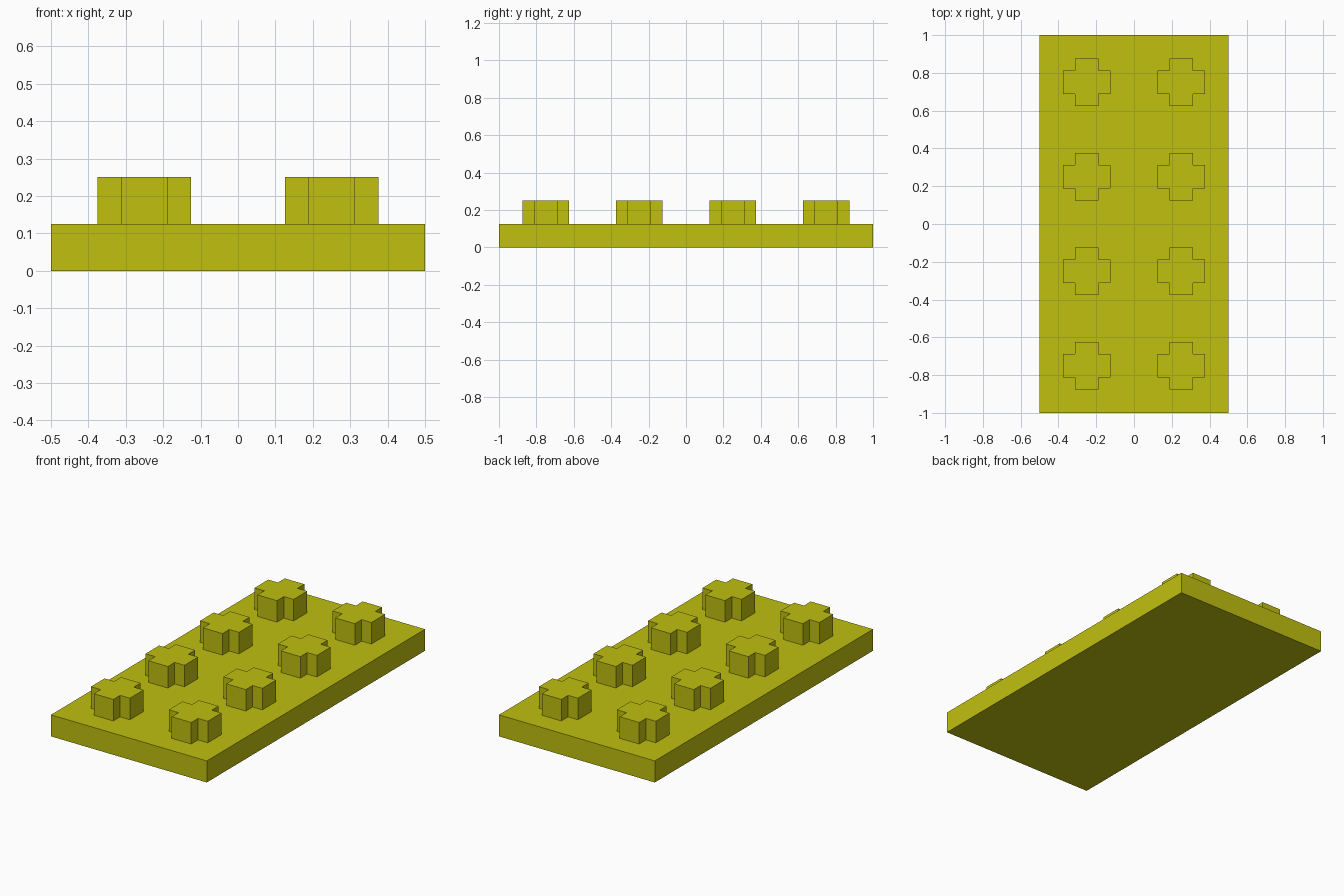
import bpy
import bmesh

cube = bpy.data.objects.get("Cube")
if cube:
    bpy.data.objects.remove(cube, do_unlink=True)

YELLOW = (0.53, 0.53, 0.005, 1.0)
mat = bpy.data.materials.new("olive yellow")
mat.use_nodes = True
mat.diffuse_color = YELLOW
mat.node_tree.nodes["Principled BSDF"].inputs["Base Color"].default_value = YELLOW


def prism(name, outline, z0, z1, location=(0, 0, 0)):
    """Extrude a flat outline from z0 up to z1."""
    bm = bmesh.new()
    base = bm.faces.new([bm.verts.new((x, y, z0)) for x, y in outline])
    top = bmesh.ops.extrude_face_region(bm, geom=[base], use_keep_orig=True)
    moved = [v for v in top["geom"] if isinstance(v, bmesh.types.BMVert)]
    bmesh.ops.translate(bm, verts=moved, vec=(0, 0, z1 - z0))
    bmesh.ops.recalc_face_normals(bm, faces=bm.faces)
    mesh = bpy.data.meshes.new(name)
    bm.to_mesh(mesh)
    bm.free()
    mesh.materials.append(mat)
    obj = bpy.data.objects.new(name, mesh)
    obj.location = location
    bpy.context.collection.objects.link(obj)
    return obj


# Flat base plate
PLATE_TOP = 0.125
prism("base_plate", [(-0.5, -1), (0.5, -1), (0.5, 1), (-0.5, 1)], 0, PLATE_TOP)

# Cross outline: one arm's corners turned through four quarter turns
ARM, HALF = 0.125, 0.0625
cross = []
corners = [(ARM, -HALF), (ARM, HALF), (HALF, HALF)]
for _ in range(4):
    cross += corners
    corners = [(-y, x) for x, y in corners]

# Two columns of four cross-shaped studs
for row in range(4):
    for side, x in (("right", -0.25), ("left", 0.25)):
        prism(f"stud_{side}_{row + 1}", cross, PLATE_TOP, 0.25,
              (x, -0.75 + 0.5 * row, 0))
